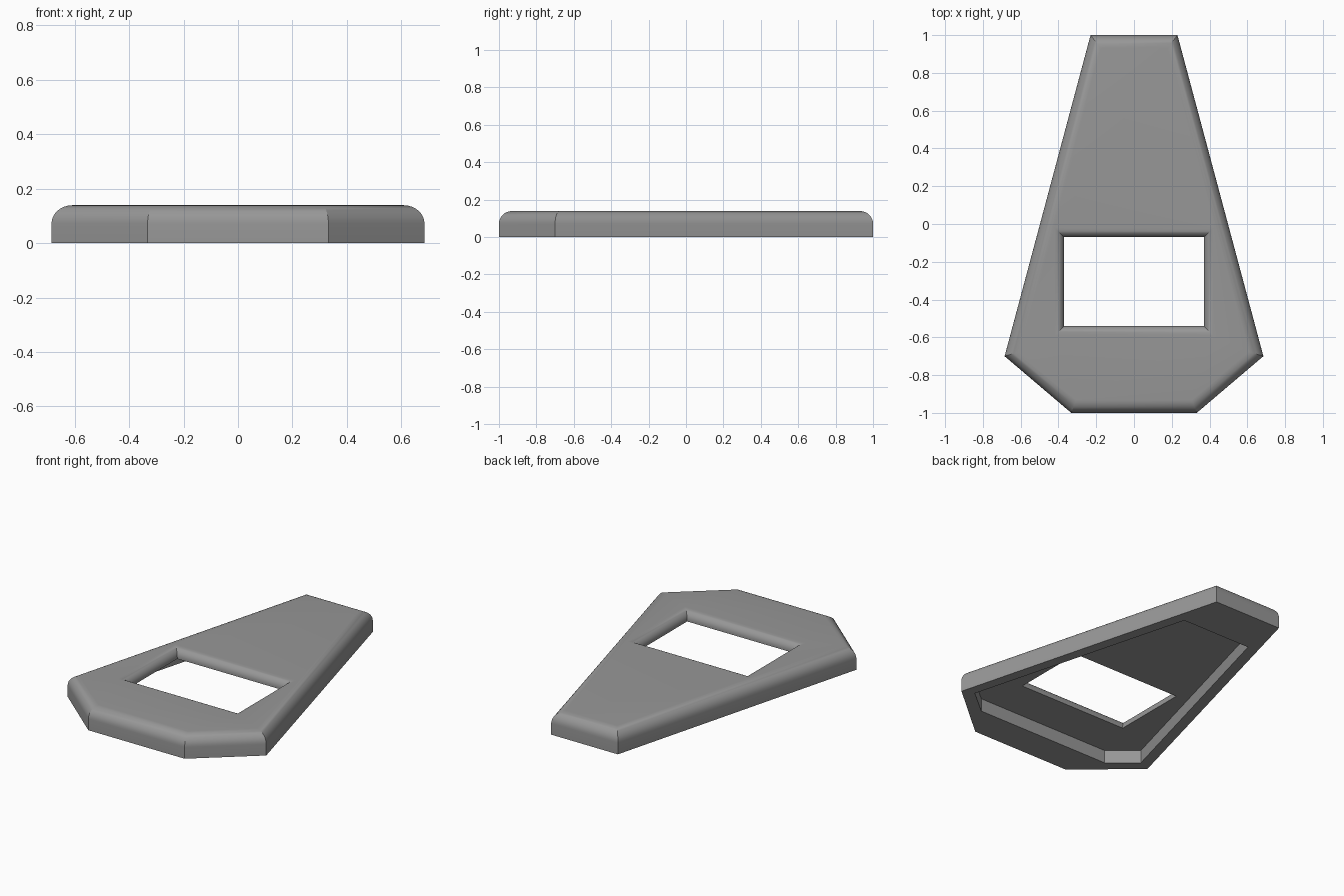
import bpy, bmesh, math
from mathutils import Vector

if "Cube" in bpy.data.objects:
    bpy.data.objects.remove(bpy.data.objects["Cube"])

HEIGHT, CEILING = 0.139, 0.08      # top surface, roof of the underside pocket
EDGE_R, WINDOW_R = 0.068, 0.05     # fillet radii
STEPS = 8


def mirrored(half):
    """Counter-clockwise outline from its right-hand half, listed front to back."""
    return [Vector(p) for p in half] + [Vector((-x, y)) for x, y in reversed(half)]


def offset(outline, d):
    """Move every side of the outline inward by d with mitred corners."""
    result = []
    for i, p in enumerate(outline):
        a = (p - outline[i - 1]).normalized()
        b = (outline[(i + 1) % len(outline)] - p).normalized()
        na, nb = Vector((-a.y, a.x)), Vector((-b.y, b.x))
        result.append(p + (na + nb) * d / (1 + na.dot(nb)))
    return result


bm = bmesh.new()


def ring(outline, z):
    return [bm.verts.new((p.x, p.y, z)) for p in outline]


def bridge(rings):
    for lo, hi in zip(rings, rings[1:]):
        for i in range(len(lo)):
            j = (i + 1) % len(lo)
            bm.faces.new((lo[i], lo[j], hi[j], hi[i]))


def fill(*loops):
    """Flat face between an outer loop and an inner loop."""
    edges = []
    for loop in loops:
        for i, v in enumerate(loop):
            w = loop[(i + 1) % len(loop)]
            edges.append(bm.edges.get((v, w)) or bm.edges.new((v, w)))
    bmesh.ops.triangle_fill(bm, edges=edges, use_beauty=True, use_dissolve=False)


def filleted(outline, base, radius, side):
    """Upright wall from base with a quarter-round upper edge."""
    rings = [ring(outline, base)]
    for k in range(STEPS + 1):
        t = math.pi / 2 * k / STEPS
        rings.append(ring(offset(outline, side * radius * (1 - math.cos(t))),
                          HEIGHT - radius * (1 - math.sin(t))))
    bridge(rings)
    return rings[0], rings[-1]


# Outer wall, window wall and underside pocket wall
outer = mirrored([(0.332, -1.0), (0.685, -0.70), (0.23, 1.0)])
window = mirrored([(0.37, -0.54), (0.37, -0.07)])
pocket = mirrored([(0.455, -0.80), (0.612, -0.67), (0.235, 0.722)])
outer_low, outer_top = filleted(outer, 0, EDGE_R, 1)
window_low, window_top = filleted(window, CEILING, WINDOW_R, -1)
pocket_low, pocket_top = ring(pocket, 0), ring(pocket, CEILING)
bridge([pocket_low, pocket_top])

# Flat top, pocket roof and bottom rim
fill(outer_top, window_top)
fill(pocket_top, window_low)
fill(outer_low, pocket_low)
bmesh.ops.recalc_face_normals(bm, faces=bm.faces[:])

mesh = bpy.data.meshes.new("cover_plate")
bm.to_mesh(mesh)
bm.free()
plate = bpy.data.objects.new("cover_plate", mesh)
bpy.context.collection.objects.link(plate)

grey = bpy.data.materials.new("mid_grey")
grey.diffuse_color = (0.31, 0.31, 0.31, 1)
grey.use_nodes = True
grey.node_tree.nodes["Principled BSDF"].inputs["Base Color"].default_value = grey.diffuse_color
mesh.materials.append(grey)

# Smooth fillets, crisp corners
bpy.context.view_layer.objects.active = plate
plate.select_set(True)
bpy.ops.object.shade_smooth_by_angle(angle=math.radians(25))
